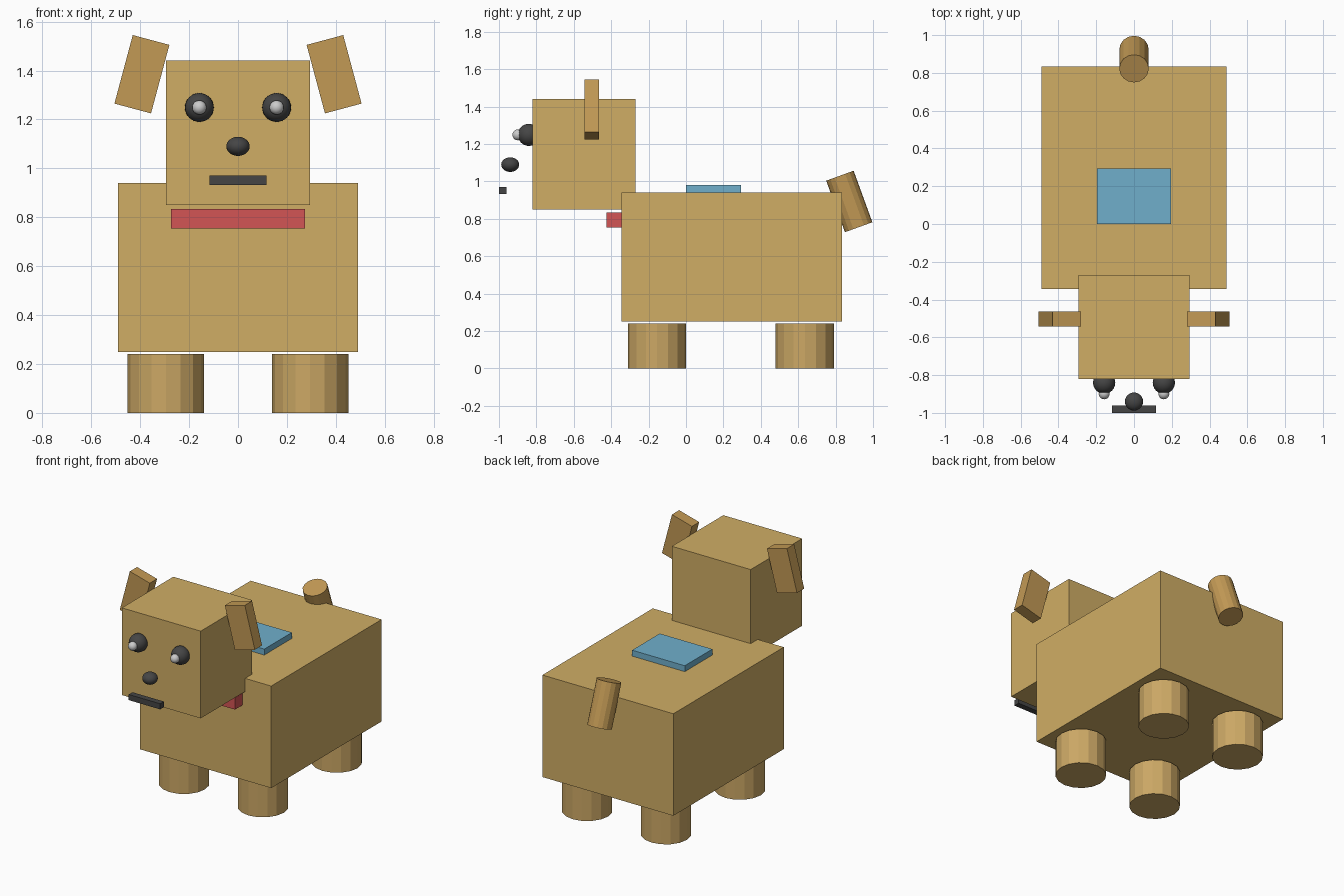
import bpy
from math import radians

if "Cube" in bpy.data.objects:
    bpy.data.objects.remove(bpy.data.objects["Cube"])


def material(name, r, g, b):
    m = bpy.data.materials.new(name)
    m.diffuse_color = (r, g, b, 1)
    m.use_nodes = True
    m.node_tree.nodes["Principled BSDF"].inputs["Base Color"].default_value = m.diffuse_color
    return m


TAN = material("tan", 0.63, 0.42, 0.13)
BROWN = material("brown", 0.54, 0.32, 0.09)
LEG = material("leg_tan", 0.60, 0.39, 0.13)
DARK = material("dark", 0.06, 0.06, 0.06)
PALE = material("pale", 0.55, 0.55, 0.55)
RED = material("red", 0.65, 0.09, 0.09)
BLUE = material("blue", 0.16, 0.43, 0.60)


def finish(name, mat, scale=None):
    ob = bpy.context.object
    ob.name = name
    ob.data.materials.append(mat)
    if scale:
        ob.scale = scale
    return ob


def box(name, mat, loc, size, rot=(0, 0, 0)):
    bpy.ops.mesh.primitive_cube_add(size=1, location=loc, rotation=rot)
    return finish(name, mat, size)


def cylinder(name, mat, loc, radius, depth, rot=(0, 0, 0)):
    bpy.ops.mesh.primitive_cylinder_add(vertices=16, radius=radius, depth=depth,
                                        location=loc, rotation=rot)
    return finish(name, mat)


def ball(name, mat, loc, radii):
    bpy.ops.mesh.primitive_uv_sphere_add(segments=24, ring_count=16, radius=1, location=loc)
    ob = finish(name, mat, radii)
    bpy.ops.object.shade_smooth()
    return ob


# Body, head, collar and back panel
box("body", TAN, (0, 0.245, 0.595), (0.98, 1.18, 0.69))
box("head", TAN, (0, -0.545, 1.146), (0.59, 0.55, 0.59))
box("collar", RED, (0, -0.385, 0.794), (0.55, 0.08, 0.08))
box("back_panel", BLUE, (0, 0.147, 0.96), (0.394, 0.295, 0.04))

# Nose and mouth float ahead of the face
ball("nose", DARK, (0, -0.94, 1.09), (0.048, 0.048, 0.039))
box("mouth", DARK, (0, -0.98, 0.952), (0.235, 0.04, 0.038))

# Mirrored parts: ears, eyes, legs
for side, s in (("left", -1), ("right", 1)):
    box(f"ear_{side}", BROWN, (s * 0.393, -0.503, 1.385), (0.155, 0.077, 0.29),
        (0, radians(-15 * s), 0))
    ball(f"eye_{side}", DARK, (s * 0.158, -0.84, 1.249), (0.059,) * 3)
    ball(f"eye_highlight_{side}", PALE, (s * 0.158, -0.899, 1.249), (0.029,) * 3)
    for end, y in (("front", -0.155), ("back", 0.635)):
        cylinder(f"{end}_leg_{side}", LEG, (s * 0.295, y, 0.12), 0.156, 0.24)

# Tail tilted towards the head
cylinder("tail", BROWN, (0, 0.873, 0.893), 0.078, 0.293, (radians(20), 0, 0))
